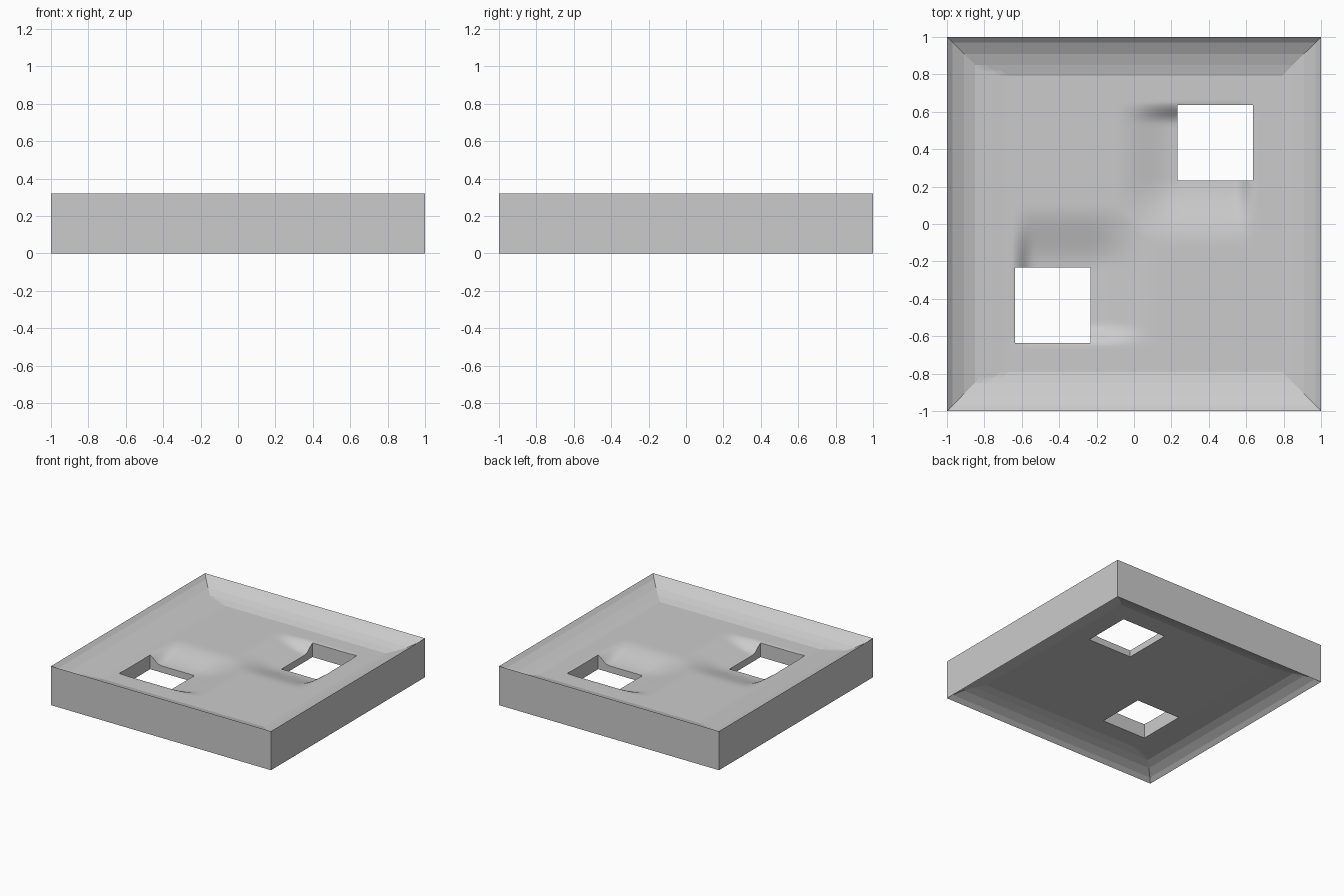
import bpy, bmesh, math

if "Cube" in bpy.data.objects:
    bpy.data.objects.remove(bpy.data.objects["Cube"])

H = 0.32
HOLE = (0.233, 0.635)          # square opening, mirrored through the centre
# dished border: distance from centre -> height
RIM = [(1, 0.32), (0.97, 0.292), (0.91, 0.258), (0.85, 0.236), (0.79, 0.22)]
RIM_WIDE = RIM[:-1] + [(0.67, 0.22)]


def profile(t, pts):
    for (a, za), (b, zb) in zip(pts, pts[1:]):
        if t >= b:
            return zb + (za - zb) * (t - b) / (a - b)
    return pts[-1][1]


def dish(x, y):
    return max(profile(abs(y), RIM), profile(abs(x), RIM_WIDE if x < 0 else RIM))


def smooth(a, b, t):
    t = min(1, max(0, (t - a) / (b - a)))
    return t * t * (3 - 2 * t)


def hollow(x, y):
    # soft depression beside each opening, meeting in the middle
    def g(t):
        return smooth(-0.1, 0.235, t) * smooth(0.65, 0.54, t)
    return 0.065 * max(g(x) * g(y), g(-x) * g(-y))


def in_hole(x, y):
    return any(HOLE[0] < s * x < HOLE[1] and HOLE[0] < s * y < HOLE[1] for s in (1, -1))


# grid lines follow the border facets and the opening edges
half = [0, 0.033, 0.066, 0.1, 0.133, 0.166, 0.2, HOLE[0]]
half += [HOLE[0] + (HOLE[1] - HOLE[0]) * k / 16 for k in range(1, 17)]
half += [0.65, 0.67, 0.71, 0.75, 0.79, 0.82, 0.85, 0.88, 0.91, 0.94, 0.97, 1]
line = [-v for v in half[:0:-1]] + half

bm = bmesh.new()


def make_side(height):
    verts = [[bm.verts.new((x, y, height(x, y))) for y in line] for x in line]
    for i in range(len(line) - 1):
        for j in range(len(line) - 1):
            cx, cy = (line[i] + line[i + 1]) / 2, (line[j] + line[j + 1]) / 2
            if in_hole(cx, cy):
                continue
            a, b = verts[i][j], verts[i + 1][j]
            c, d = verts[i + 1][j + 1], verts[i][j + 1]
            # split along the corner mitres
            tris = ((a, b, c), (a, c, d)) if cx * cy > 0 else ((a, b, d), (b, c, d))
            for t in tris:
                f = bm.faces.new(t)
                f.smooth = max(abs(cx), abs(cy)) < 0.79
    return [v for row in verts for v in row]


# dished top and matching recessed underside
top = make_side(lambda x, y: dish(x, y) - hollow(x, y))
edges = [e for e in bm.edges if e.is_boundary]
bottom = make_side(lambda x, y: H - dish(x, y))
below = dict(zip(top, bottom))

# outer walls and opening walls
for e in edges:
    p, q = e.verts
    bm.faces.new((p, q, below[q], below[p]))

bmesh.ops.delete(bm, geom=[v for v in bm.verts if not v.link_faces], context='VERTS')
bmesh.ops.recalc_face_normals(bm, faces=bm.faces[:])
for e in bm.edges:
    if e.calc_face_angle(0) > math.radians(40):
        e.smooth = False

mesh = bpy.data.meshes.new("dished_plate")
bm.to_mesh(mesh)
bm.free()
plate = bpy.data.objects.new("dished_plate", mesh)
bpy.context.collection.objects.link(plate)
